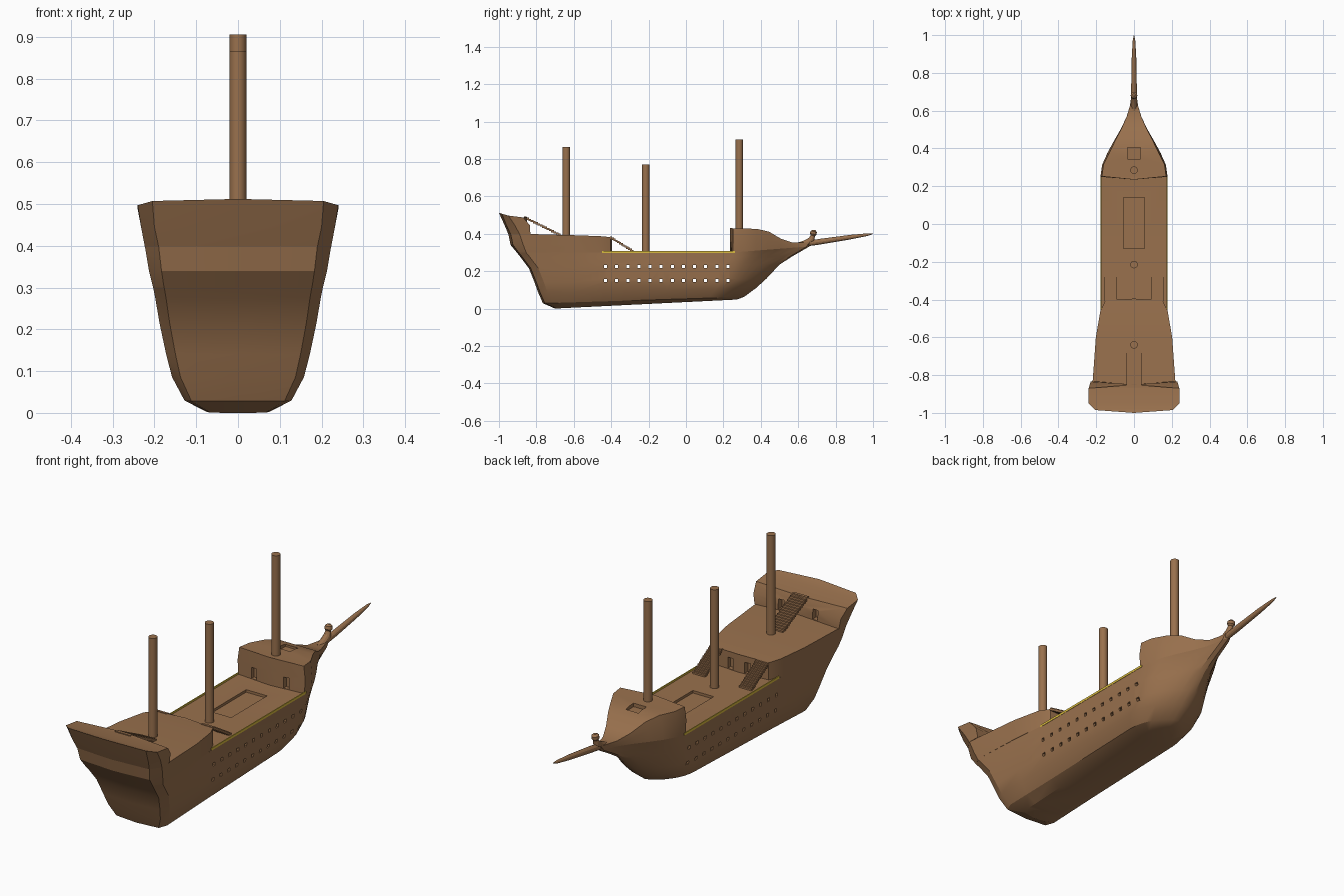
import bpy, bmesh, math
from mathutils import Vector

if "Cube" in bpy.data.objects:
    bpy.data.objects.remove(bpy.data.objects["Cube"])


def material(name, rgb):
    m = bpy.data.materials.new(name)
    m.diffuse_color = (*rgb, 1)
    m.use_nodes = True
    m.node_tree.nodes["Principled BSDF"].inputs["Base Color"].default_value = m.diffuse_color
    return m


WOOD = material("wood", (0.32, 0.165, 0.075))
GOLD = material("gold", (0.7, 0.5, 0.05))


def add(name, bm, mat=WOOD):
    bmesh.ops.remove_doubles(bm, verts=bm.verts, dist=1e-5)
    bmesh.ops.recalc_face_normals(bm, faces=bm.faces)
    me = bpy.data.meshes.new(name)
    bm.to_mesh(me)
    bm.free()
    ob = bpy.data.objects.new(name, me)
    bpy.context.collection.objects.link(ob)
    me.materials.append(mat)
    return ob


def box(bm, lo, hi):
    vs = bmesh.ops.create_cube(bm, size=1)["verts"]
    for v in vs:
        v.co = Vector([lo[i] + (v.co[i] + 0.5) * (hi[i] - lo[i]) for i in range(3)])


def loft(name, rows):
    """Rows of half outlines (x, y, z), centre line to centre line, mirrored and capped."""
    bm = bmesh.new()
    R = [[bm.verts.new(p) for p in r] for r in rows]
    L = [[v if v.co.x < 1e-6 else bm.verts.new((-v.co.x, v.co.y, v.co.z)) for v in r] for r in R]
    for S in (R, L):
        for a, b in zip(S, S[1:]):
            for i in range(len(a) - 1):
                bm.faces.new((a[i], a[i + 1], b[i + 1], b[i]))
    for k in (0, -1):
        for i in range(len(R[k]) - 1):
            quad = dict.fromkeys((R[k][i], R[k][i + 1], L[k][i + 1], L[k][i]))
            bm.faces.new(list(quad))
    return add(name, bm)


def cut(ob, cutter):
    m = ob.modifiers.new("cut", "BOOLEAN")
    m.operation, m.solver, m.object = "DIFFERENCE", "EXACT", cutter
    bpy.context.view_layer.objects.active = ob
    bpy.ops.object.modifier_apply(modifier=m.name)
    bpy.data.objects.remove(cutter)


def cut_boxes(ob, boxes):
    bm = bmesh.new()
    for lo, hi in boxes:
        box(bm, lo, hi)
    cut(ob, add("cutter", bm))


def mirrored_doors(x, y0, y1, z0, z1, w=0.014):
    return [((s * x - w, y0, z0), (s * x + w, y1, z1)) for s in (-1, 1)]


def bow(w, y0, ye, mix):
    """Plan curve of the bow: round low down, hollow near the deck."""
    pts = []
    for s in (0, 0.15, 0.3, 0.45, 0.6, 0.75, 0.88, 0.96):
        rnd = (1 - s * s) ** 0.7
        hol = 0.1 + 0.45 * (1 + math.cos(math.pi * s))
        pts.append((w * (rnd + (hol - rnd) * mix), y0 + (ye - y0) * s))
    return pts + [(0, ye)]


# hull levels: stern y, stern z, stern width, mid width, bow start, bow end, bow z, hollowness
LEVELS = [
    (-0.70, 0.0, 0.075, 0.075, 0.10, 0.27, 0.048, 0),
    (-0.765, 0.028, 0.128, 0.125, 0.12, 0.31, 0.062, 0),
    (-0.79, 0.085, 0.158, 0.158, 0.16, 0.375, 0.11, 0),
    (-0.81, 0.14, 0.172, 0.170, 0.20, 0.43, 0.16, 0.1),
    (-0.84, 0.215, 0.188, 0.175, 0.22, 0.50, 0.235, 0.4),
    (-0.885, 0.275, 0.198, 0.175, 0.25, 0.57, 0.28, 0.8),
    (-0.905, 0.30, 0.203, 0.175, 0.25, 0.66, 0.332, 1),
]
rows = []
for i, (ys, zs, ws, wm, y0, ye, ze, mix) in enumerate(LEVELS):
    plan = [(0, ys), (0.87 * ws, ys + 0.01), (ws, ys + 0.05)]
    plan += [(wm + (ws - wm) * 0.55, -0.6), (wm, -0.43), (wm, -0.1)] + bow(wm, y0, ye, mix)
    start = 0.25 if i == 6 else ys
    rows.append([(x, y, zs + (ze - zs) * max(0, (y - start) / (ye - start))) for x, y in plan])
hull = loft("hull", rows)

# hollow inside, gun ports and main hatch
cut(hull, loft("cavity", [[(0, -0.55, z), (w, -0.55, z), (w, 0.13, z), (w - 0.03, 0.25, z), (0, 0.25, z)]
                          for z, w in ((0.11, 0.148), (0.15, 0.16), (0.275, 0.163))]))
ports = []
for i in range(12):
    y = -0.43 + i * 0.0595
    for z in (0.15, 0.225):
        ports.append(((-0.3, y - 0.008, z - 0.008), (0.3, y + 0.008, z + 0.008)))
cut_boxes(hull, ports)
cut_boxes(hull, [((-0.055, -0.13, 0.288), (0.055, 0.14, 0.32))])

# quarterdeck
quarter = loft("quarterdeck", [
    [(0, -0.905, 0.3), (0.177, -0.895, 0.3), (0.203, -0.855, 0.3), (0.192, -0.6, 0.3),
     (0.177, -0.46, 0.3), (0.152, -0.405, 0.3), (0, -0.395, 0.3)],
    [(0, -0.938, 0.34), (0.183, -0.925, 0.34), (0.213, -0.87, 0.34), (0.196, -0.6, 0.34),
     (0.177, -0.46, 0.34), (0.152, -0.405, 0.34), (0, -0.395, 0.34)],
    [(0, -0.95, 0.4), (0.19, -0.938, 0.4), (0.223, -0.89, 0.4), (0.202, -0.6, 0.392),
     (0.178, -0.46, 0.387), (0.152, -0.405, 0.382), (0, -0.395, 0.385)]])
cut_boxes(quarter, mirrored_doors(0.045, -0.42, -0.38, 0.302, 0.355))

# raised poop at the stern
poop = loft("poop_deck", [
    [(0, -0.95, 0.398), (0.19, -0.938, 0.398), (0.223, -0.89, 0.398), (0.222, -0.832, 0.398), (0, -0.85, 0.398)],
    [(0, -0.97, 0.445), (0.2, -0.96, 0.445), (0.232, -0.915, 0.445), (0.23, -0.835, 0.445), (0, -0.85, 0.445)],
    [(0, -1.0, 0.512), (0.205, -0.985, 0.507), (0.24, -0.95, 0.497), (0.24, -0.87, 0.487), (0, -0.85, 0.49)]])
cut_boxes(poop, mirrored_doors(0.09, -0.87, -0.81, 0.402, 0.45))

# forecastle, sloping down to the beak
def crest(y):
    prof = [(0.2, 0.43), (0.42, 0.425), (0.47, 0.395), (0.52, 0.366), (0.58, 0.35), (0.70, 0.358)]
    for (a, p), (b, q) in zip(prof, prof[1:]):
        if y <= b:
            return p + (q - p) * (y - a) / (b - a)


base = [(0, 0.235, 0.3)] + rows[6][6:]
top = [(0, 0.235, 0.432)] + [(x * (0.97 if y < 0.35 else 0.9), y, crest(y)) for x, y in bow(0.175, 0.252, 0.68, 1)]
mid = [((a[0] + b[0]) * 0.515, (a[1] + b[1]) / 2, a[2] * 0.45 + b[2] * 0.55) for a, b in zip(base, top)]
fore = loft("forecastle", [base, mid, top])
cut_boxes(fore, mirrored_doors(0.085, 0.2, 0.262, 0.302, 0.355)
          + [((-0.034, 0.345, 0.41), (0.034, 0.405, 0.46))])


def tube(name, path, n=12):
    """Round rod through (y, z, radius) points on the centre line."""
    bm = bmesh.new()
    rings = []
    for i, (y, z, r) in enumerate(path):
        a, b = path[max(i - 1, 0)], path[min(i + 1, len(path) - 1)]
        d = Vector((0, b[0] - a[0], b[1] - a[1])).normalized()
        up = Vector((0, -d.z, d.y))
        rings.append([bm.verts.new(Vector((0, y, z)) + r * (math.cos(t) * Vector((1, 0, 0)) + math.sin(t) * up))
                      for t in (2 * math.pi * k / n for k in range(n))])
    for a, b in zip(rings, rings[1:]):
        for k in range(n):
            bm.faces.new((a[k], a[(k + 1) % n], b[(k + 1) % n], b[k]))
    bm.faces.new(rings[0])
    bm.faces.new(rings[-1])
    return add(name, bm)


# masts, bowsprit and figurehead
for name, y, z0, z1 in (("mizzen_mast", -0.64, 0.38, 0.865), ("main_mast", -0.215, 0.285, 0.77),
                        ("fore_mast", 0.285, 0.41, 0.905)):
    tube(name, [(y, z0, 0.02), (y, z1, 0.02)], 16)
tube("bowsprit", [(0.60, 0.34, 0.014), (0.72, 0.358, 0.015), (0.88, 0.382, 0.012), (0.97, 0.395, 0.007), (1.0, 0.4, 0.001)])
tube("figurehead", [(0.60, 0.335, 0.016), (0.645, 0.35, 0.018), (0.672, 0.37, 0.016), (0.678, 0.39, 0.012),
                    (0.68, 0.398, 0.018), (0.683, 0.412, 0.017), (0.684, 0.42, 0.007)])


# stairs with open undersides
def stairs(name, x0, x1, foot, head, n):
    bm = bmesh.new()
    dy, dz = (head[0] - foot[0]) / n, (head[1] - foot[1]) / n
    for i in range(n):
        y, z = foot[0] + i * dy, foot[1] + (i + 1) * dz
        box(bm, (x0, y + dy * 1.15, z - 0.012), (x1, y, z))
    add(name, bm)


stairs("poop_stairs", -0.04, 0.04, (-0.67, 0.395), (-0.865, 0.492), 16)
for side in (-1, 1):
    a, b = sorted((side * 0.09, side * 0.155))
    stairs("quarterdeck_stairs", a, b, (-0.27, 0.302), (-0.405, 0.385), 14)
    # gilded rail along the main deck edge
    bm = bmesh.new()
    a, b = sorted((side * 0.172, side * 0.1765))
    box(bm, (a, -0.45, 0.297), (b, 0.262, 0.308))
    add("deck_rail", bm, GOLD)

for ob in bpy.context.collection.objects:
    ob.select_set(True)
    bpy.context.view_layer.objects.active = ob
bpy.ops.object.shade_smooth_by_angle(angle=math.radians(25))
